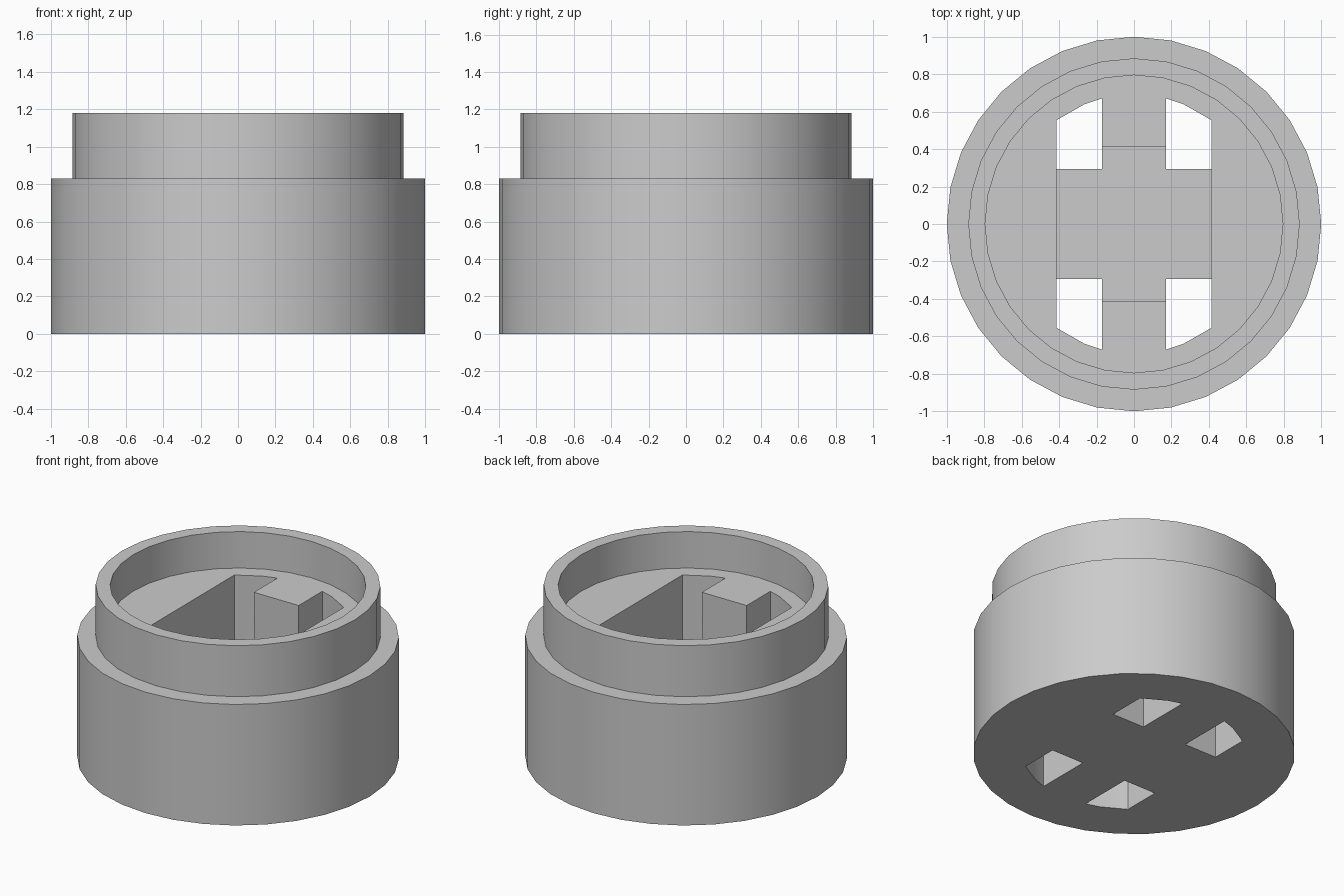
import bpy, bmesh, math

old = bpy.data.objects.get("Cube")
if old:
    bpy.data.objects.remove(old, do_unlink=True)

SIDES = 32
SHELF, TOP, RECESS, FLOOR = 0.83, 1.18, 0.93, 0.32
POST_X, POST_Y = 0.17, 0.415
POCKET_X, HOLE_Y, POCKET_R = 0.415, 0.293, 0.692

grey = bpy.data.materials.new("plain grey")
grey.use_nodes = True
colour = (0.6, 0.6, 0.6, 1)
grey.diffuse_color = colour
grey.node_tree.nodes["Principled BSDF"].inputs["Base Color"].default_value = colour


def add_object(name, bm):
    bmesh.ops.recalc_face_normals(bm, faces=bm.faces)
    mesh = bpy.data.meshes.new(name)
    bm.to_mesh(mesh)
    bm.free()
    mesh.materials.append(grey)
    obj = bpy.data.objects.new(name, mesh)
    bpy.context.collection.objects.link(obj)
    return obj


def lathe(name, profile):
    """Closed solid from (radius, height) rings, capped at both ends."""
    bm = bmesh.new()
    rings = []
    for r, z in profile:
        angles = [math.tau * i / SIDES for i in range(SIDES)]
        rings.append([bm.verts.new((r * math.cos(a), r * math.sin(a), z)) for a in angles])
    for low, high in zip(rings, rings[1:]):
        for i in range(SIDES):
            j = (i + 1) % SIDES
            bm.faces.new((low[i], low[j], high[j], high[i]))
    bm.faces.new(rings[0])
    bm.faces.new(rings[-1])
    return add_object(name, bm)


def prism(name, outline, z0, z1):
    bm = bmesh.new()
    face = bm.faces.new([bm.verts.new((x, y, z0)) for x, y in outline])
    up = bmesh.ops.extrude_face_region(bm, geom=[face])["geom"]
    bmesh.ops.translate(bm, vec=(0, 0, z1 - z0),
                        verts=[v for v in up if isinstance(v, bmesh.types.BMVert)])
    obj = add_object(name, bm)
    obj.hide_render = True
    return obj


# Stepped body with a thin collar and a shallow round recess
body = lathe("socket_body", [(1, 0), (1, SHELF), (0.885, SHELF), (0.885, TOP),
                             (0.795, TOP), (0.795, RECESS)])

# Curved pocket end, from the post to the side wall
mid = math.radians(67.5)
arc = [(POST_X, math.sqrt(POCKET_R**2 - POST_X**2)),
       (POCKET_R * math.cos(mid), POCKET_R * math.sin(mid)),
       (POCKET_X, math.sqrt(POCKET_R**2 - POCKET_X**2))]

# Deep pocket that leaves a post standing at each end
quarter = [(POST_X, POST_Y)] + arc
right = quarter + [(x, -y) for x, y in reversed(quarter)]
pocket = right + [(-x, -y) for x, y in right]
cutters = [prism("pocket_cutter", pocket, FLOOR, TOP + 0.1)]

# Four holes through the pocket floor
hole = [(POST_X, HOLE_Y)] + arc + [(POCKET_X, HOLE_Y)]
for sx in (1, -1):
    for sy in (1, -1):
        cutters.append(prism("hole_cutter", [(x * sx, y * sy) for x, y in hole],
                             -0.1, TOP + 0.1))

for cutter in cutters:
    mod = body.modifiers.new(cutter.name, "BOOLEAN")
    mod.operation = "DIFFERENCE"
    mod.solver = "EXACT"
    mod.object = cutter

# Bake the cuts and drop the cutters
bpy.context.view_layer.update()
baked = bpy.data.meshes.new_from_object(body.evaluated_get(bpy.context.evaluated_depsgraph_get()))
body.modifiers.clear()
body.data = baked
for cutter in cutters:
    bpy.data.objects.remove(cutter, do_unlink=True)

# Smooth round walls, sharp rims
bpy.ops.object.select_all(action="DESELECT")
body.select_set(True)
bpy.context.view_layer.objects.active = body
bpy.ops.object.shade_smooth_by_angle(angle=math.radians(30))
